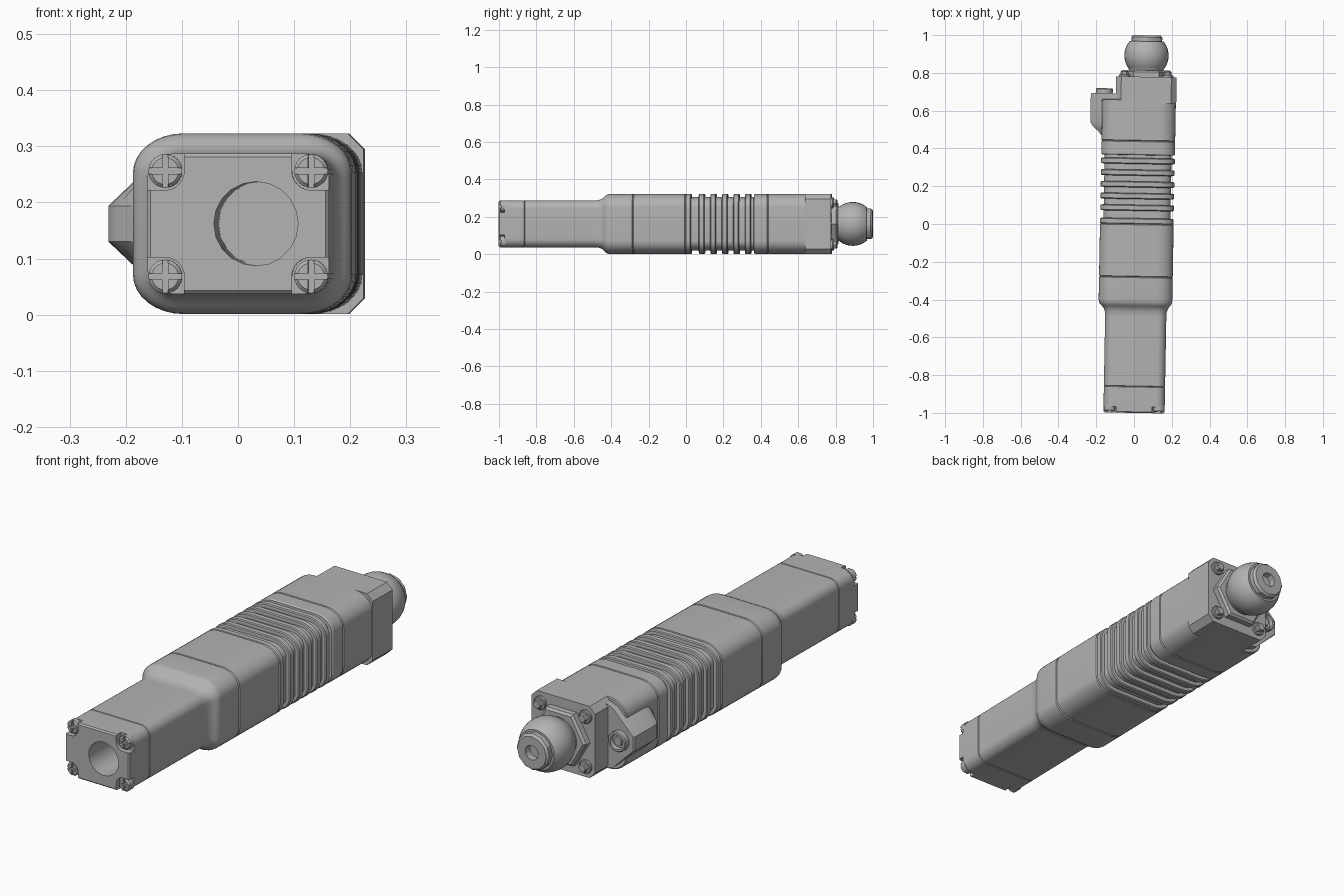
import bpy
import bmesh
from math import sin, cos, pi, sqrt
from mathutils import Matrix

old = bpy.data.objects.get("Cube")
if old:
    bpy.data.objects.remove(old, do_unlink=True)

GREY = (0.45, 0.45, 0.45, 1)
mat = bpy.data.materials.new("plain grey")
mat.use_nodes = True
mat.diffuse_color = GREY
mat.node_tree.nodes["Principled BSDF"].inputs["Base Color"].default_value = GREY

CZ = 0.162       # height of the long axis
AXIS_X = 0.05    # sideways offset of the bore and ball
parts = []


def finish(name, bm):
    bmesh.ops.recalc_face_normals(bm, faces=bm.faces)
    mesh = bpy.data.meshes.new(name)
    bm.to_mesh(mesh)
    bm.free()
    mesh.materials.append(mat)
    obj = bpy.data.objects.new(name, mesh)
    bpy.context.collection.objects.link(obj)
    parts.append(obj)
    return obj


def section(cx, cz, hw, hz, rx, rz, n=8):
    """Rounded rectangle in x, z; n = 1 gives chamfered corners."""
    pts = []
    for q, (sx, sz) in enumerate([(1, 1), (-1, 1), (-1, -1), (1, -1)]):
        for i in range(n + 1):
            a = (q + i / n) * pi / 2
            pts.append((cx + sx * (hw - rx) + rx * cos(a),
                        cz + sz * (hz - rz) + rz * sin(a)))
    return pts


def loft(name, rings):
    """Skin a list of (y, section) rings and cap both ends."""
    bm = bmesh.new()
    loops = [[bm.verts.new((x, y, z)) for x, z in pts] for y, pts in rings]
    n = len(loops[0])
    for a, b in zip(loops, loops[1:]):
        for i in range(n):
            j = (i + 1) % n
            bm.faces.new((a[i], a[j], b[j], b[i]))
    bm.faces.new(loops[0])
    bm.faces.new(loops[-1])
    return finish(name, bm)


def turned(name, profile, x, z, sides=24, phase=0.0):
    """Solid of (y, radius) rings around an axis along y."""
    angles = [2 * pi * i / sides + phase for i in range(sides)]
    return loft(name, [(y, [(x + r * cos(a), z + r * sin(a)) for a in angles])
                       for y, r in profile])


def cut(obj, cutters):
    bpy.context.view_layer.objects.active = obj
    for c in cutters:
        mod = obj.modifiers.new("cut", "BOOLEAN")
        mod.operation = "DIFFERENCE"
        mod.solver = "EXACT"
        mod.object = c
        bpy.ops.object.modifier_apply(modifier=mod.name)
        parts.remove(c)
        bpy.data.objects.remove(c, do_unlink=True)


def wide(inset=0.0):
    return section(0.015, CZ, 0.195 - inset, 0.161 - inset,
                   0.09 - inset, 0.07 - inset)


def slim(inset=0.0, grow=0.0):
    """Narrow tube section; grow = 1 reaches the wide section."""
    mix = lambda a, b: a + (b - a) * grow - inset
    return section(0.018 - 0.003 * grow, CZ, mix(0.162, 0.195), mix(0.125, 0.161),
                   mix(0.045, 0.09), mix(0.045, 0.07))


def wide_part(name, y0, y1):
    e = 0.004
    return loft(name, [(y0, wide(e)), (y0 + e, wide()), (y1 - e, wide()), (y1, wide(e))])


# Narrow front tube with a cap seam, a deep bore and corner notches
tube = loft("front_tube", [(-1, slim(0.006)), (-0.994, slim()),
                           (-0.863, slim()), (-0.86, slim(0.004)), (-0.857, slim()),
                           (-0.46, slim())])
cutters = [turned("bore_cutter", [(-1.05, 0.075), (-0.53, 0.075)], AXIS_X, CZ, 20)]
for sx in (-1, 1):
    for sz in (-1, 1):
        x, z = 0.018 + sx * 0.13, CZ + sz * 0.094
        notch = section(x + sx * 0.016, z + sz * 0.016, 0.05, 0.05, 0.034, 0.034)
        cutters.append(loft("notch_cutter", [(-1.05, notch), (-0.968, notch)]))
cut(tube, cutters)

# Cross-slotted screws in the notches
for sx in (-1, 1):
    for sz in (-1, 1):
        x, z = 0.018 + sx * 0.13, CZ + sz * 0.094
        head = turned("front_screw", [(-0.994, 0.024), (-0.988, 0.03), (-0.96, 0.03)], x, z)
        slots = []
        for hw, hz in ((0.04, 0.005), (0.005, 0.04)):
            bar = section(x, z, hw, hz, 0.001, 0.001, 1)
            slots.append(loft("slot_cutter", [(-1.02, bar), (-0.984, bar)]))
        cut(head, slots)

# Flared collar, swelling from the tube to the wide body
flare = [(-0.485, 0), (-0.465, 0.06), (-0.45, 0.2), (-0.44, 0.4), (-0.432, 0.62),
         (-0.424, 0.82), (-0.414, 0.95), (-0.4, 1), (-0.284, 1)]
loft("flared_collar", [(y, slim(0, g)) for y, g in flare] + [(-0.28, wide(0.004))])
wide_part("middle_body", -0.28, 0)

# Ribbed grip
grip = [(0, 0.004), (0.004, 0), (0.026, 0), (0.03, 0.004), (0.031, 0.018)]
for i in range(5):
    y = 0.086 + 0.062 * i
    grip += [(y - 0.016, 0.018), (y - 0.015, 0.004), (y - 0.011, 0),
             (y + 0.011, 0), (y + 0.015, 0.004), (y + 0.016, 0.018)]
grip += [(0.365, 0.018), (0.366, 0.004), (0.372, 0), (0.436, 0), (0.44, 0.004)]
loft("ribbed_grip", [(y, wide(d)) for y, d in grip])

# Rear housing and the chamfered end block
wide_part("rear_housing", 0.44, 0.66)
block = section(AXIS_X + 0.0015, CZ, 0.1605, 0.161, 0.028, 0.028, 1)
loft("end_block", [(0.64, block), (0.78, block)])


# Side lug with its round socket
def lug(out):
    side = [(-0.1, 0.145), (-0.135, 0.132), (-out, 0.032)]
    return [(x, CZ + h) for x, h in side] + [(x, CZ - h) for x, h in reversed(side)]


loft("side_lug", [(y, lug(x)) for y, x in
                  [(0.44, 0.17), (0.465, 0.18), (0.49, 0.2), (0.51, 0.224),
                   (0.53, 0.238), (0.55, 0.241), (0.685, 0.241), (0.69, 0.236)]])
turned("side_socket", [(0.66, 0.045), (0.712, 0.045), (0.716, 0.041), (0.716, 0.032),
                       (0.698, 0.03), (0.698, 0.02), (0.708, 0.018)], -0.17, CZ)

# Rear bolts
for sx in (-1, 1):
    for sz in (-1, 1):
        x, z = AXIS_X + sx * 0.114, CZ + sz * 0.112
        turned("bolt_washer", [(0.77, 0.03), (0.788, 0.03), (0.791, 0.027)], x, z, 20)
        turned("bolt_head", [(0.785, 0.021), (0.806, 0.021), (0.81, 0.017)], x, z, 6)

# Hex nut, ball and bored end disc
turned("hex_nut", [(0.77, 0.135), (0.806, 0.135), (0.815, 0.124)], AXIS_X, CZ, 6)
R = 0.117
ball = [(0.8, 0.088)]
for i in range(15):
    y = 0.822 + 0.146 * i / 14
    ball.append((y, sqrt(R * R - (y - 0.893) ** 2)))
turned("ball", ball, AXIS_X, CZ, 32)
turned("end_disc", [(0.95, 0.082), (0.99, 0.082), (1, 0.073), (1, 0.033), (0.9, 0.033)],
       AXIS_X, CZ, 12)

# Slight yaw of the whole tool, then smooth shading with sharp edges kept
for obj in parts:
    obj.data.transform(Matrix.Rotation(-0.018, 4, "Z"))
bpy.ops.object.select_all(action="DESELECT")
for obj in parts:
    obj.select_set(True)
bpy.context.view_layer.objects.active = parts[0]
bpy.ops.object.shade_smooth_by_angle(angle=pi / 6)
